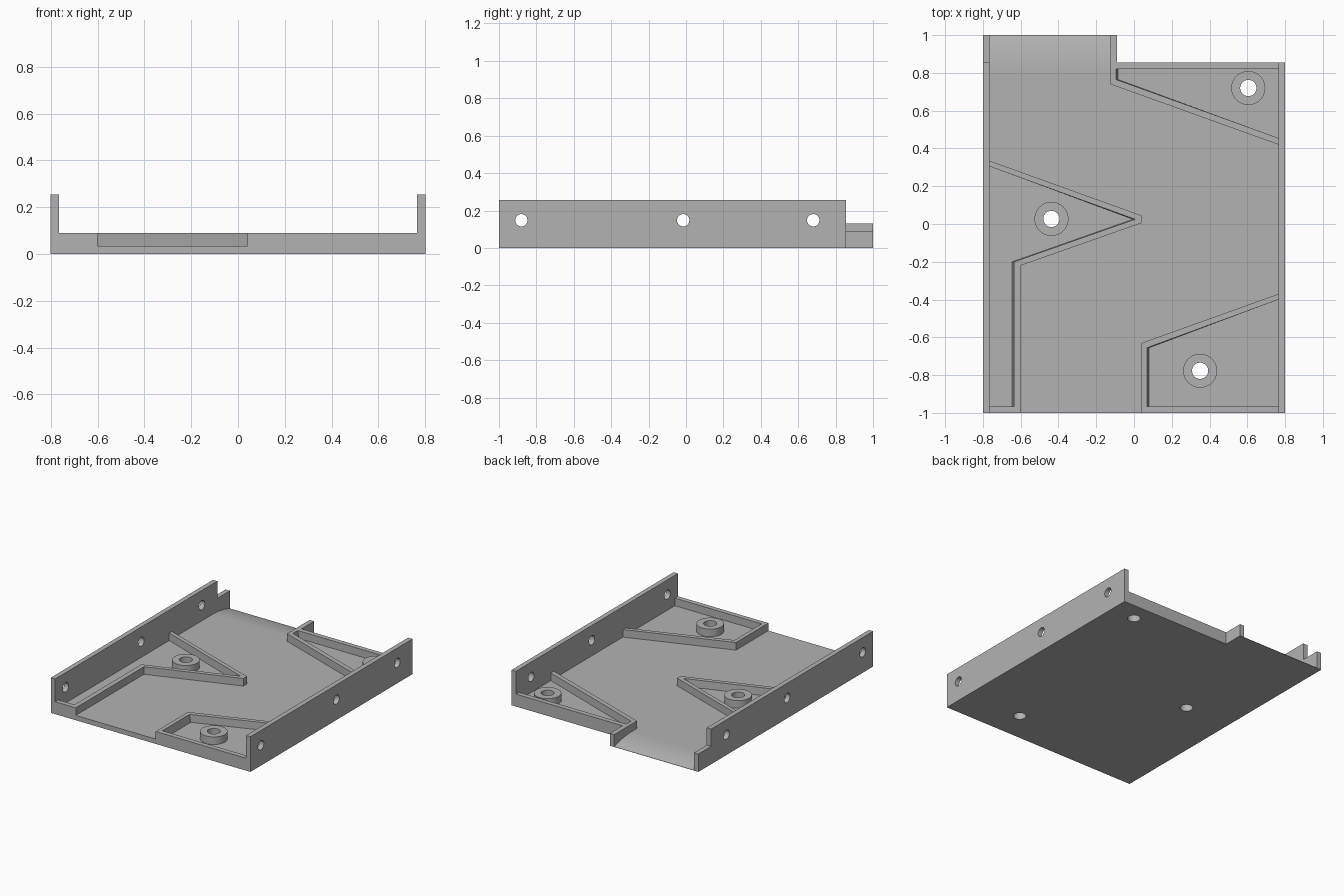
import bpy, math

if "Cube" in bpy.data.objects:
    bpy.data.objects.remove(bpy.data.objects["Cube"], do_unlink=True)

grey = bpy.data.materials.new("plain grey")
grey.use_nodes = True
grey.diffuse_color = (0.45, 0.45, 0.45, 1)
grey.node_tree.nodes["Principled BSDF"].inputs["Base Color"].default_value = (0.45, 0.45, 0.45, 1)

FLOOR, RIB, WALL, LIP = 0.035, 0.09, 0.255, 0.13
OUT, INN = 0.8, 0.765       # outer and inner face of the side walls
BACK = 0.855                # back edge of the main tray


def loft(name, first, second):
    """Solid between two matching outlines of 3D points."""
    n = len(first)
    faces = [tuple(range(n)), tuple(range(n, 2 * n))]
    faces += [(i, (i + 1) % n, n + (i + 1) % n, n + i) for i in range(n)]
    mesh = bpy.data.meshes.new(name)
    mesh.from_pydata(first + second, [], faces)
    obj = bpy.data.objects.new(name, mesh)
    bpy.context.collection.objects.link(obj)
    select(obj)
    bpy.ops.object.mode_set(mode='EDIT')
    bpy.ops.mesh.select_all(action='SELECT')
    bpy.ops.mesh.normals_make_consistent(inside=False)
    bpy.ops.object.mode_set(mode='OBJECT')
    mesh.materials.append(grey)
    return obj


def select(obj):
    bpy.ops.object.select_all(action='DESELECT')
    obj.select_set(True)
    bpy.context.view_layer.objects.active = obj


def plan(name, pts, z0, z1):
    return loft(name, [(x, y, z0) for x, y in pts], [(x, y, z1) for x, y in pts])


def side(name, pts, x0, x1):
    return loft(name, [(x0, y, z) for y, z in pts], [(x1, y, z) for y, z in pts])


def rib(name, outer, inner, draft):
    """Pocket rib whose inner face leans by the draft at its foot."""
    top = [(x, y, RIB) for x, y in outer + inner]
    foot = [(x, y, FLOOR) for x, y in outer]
    foot += [(x + draft * (abs(x) < INN), y, FLOOR) for x, y in inner]
    return loft(name, foot, top)


def cylinder(name, radius, depth, loc, rot=(0, 0, 0)):
    bpy.ops.mesh.primitive_cylinder_add(vertices=40, radius=radius, depth=depth,
                                        location=loc, rotation=rot)
    obj = bpy.context.object
    obj.name = name
    obj.data.materials.append(grey)
    return obj


def drill(obj, cutters):
    for cutter in cutters:
        select(obj)
        mod = obj.modifiers.new("hole", 'BOOLEAN')
        mod.operation, mod.solver, mod.object = 'DIFFERENCE', 'EXACT', cutter
        bpy.ops.object.modifier_apply(modifier=mod.name)


# Floor plate and curved pouring lip
floor = plan("floor", [(-INN, -1), (INN, -1), (INN, BACK), (-0.125, BACK),
                       (-0.125, 0.8), (-INN, 0.8)], 0, FLOOR)
curve = [(0.8 + 0.2 * t / 10, FLOOR - 0.033 * (t / 10) ** 2) for t in range(11)]
spout = side("spout_floor", [(0.8, 0)] + curve + [(1, 0)], -INN, -0.125)
plan("spout_side", [(-0.125, BACK), (-0.09, BACK), (-0.09, 1), (-0.125, 1)], 0, RIB)

# Side walls
right_wall = side("right_wall", [(-1, 0), (1, 0), (1, LIP), (BACK, LIP),
                                 (BACK, WALL), (-1, WALL)], -OUT, -INN)
left_wall = side("left_wall", [(-1, 0), (BACK, 0), (BACK, WALL), (-1, WALL)], INN, OUT)

# Pocket ribs, each with its end wall
rib("right_rib",
    [(-INN, 0.335), (0.04, 0.045), (0.04, 0.005), (-0.6, -0.22), (-0.6, -1), (-INN, -1)],
    [(-INN, -0.965), (-0.635, -0.965), (-0.635, -0.2), (0.005, 0.025), (-INN, 0.305)], -0.01)
rib("front_rib",
    [(INN, -0.37), (0.04, -0.63), (0.04, -1), (INN, -1)],
    [(INN, -0.965), (0.07, -0.965), (0.07, -0.655), (INN, -0.4)], 0.01)
rib("back_rib",
    [(INN, 0.42), (-0.125, 0.74), (-0.125, BACK), (INN, BACK)],
    [(INN, 0.82), (-0.095, 0.82), (-0.095, 0.765), (INN, 0.455)], 0.01)

# Screw bosses with holes through the floor
rounded, cutters = [spout, floor, left_wall, right_wall], []
for label, x, y in (("right", -0.437, 0.027), ("front", 0.35, -0.777), ("back", 0.605, 0.72)):
    boss = cylinder(label + "_boss", 0.09, RIB - FLOOR, (x, y, (RIB + FLOOR) / 2))
    cutter = cylinder("cutter", 0.043, 0.5, (x, y, 0))
    drill(boss, [cutter])
    drill(floor, [cutter])
    rounded.append(boss)
    cutters.append(cutter)

# Holes through both side walls
for y in (-0.88, -0.015, 0.68):
    cutter = cylinder("cutter", 0.033, 2, (0, y, 0.148), (0, math.pi / 2, 0))
    drill(left_wall, [cutter])
    drill(right_wall, [cutter])
    cutters.append(cutter)

for cutter in cutters:
    bpy.data.objects.remove(cutter, do_unlink=True)
for obj in rounded:
    select(obj)
    bpy.ops.object.shade_smooth_by_angle(angle=math.radians(30))
